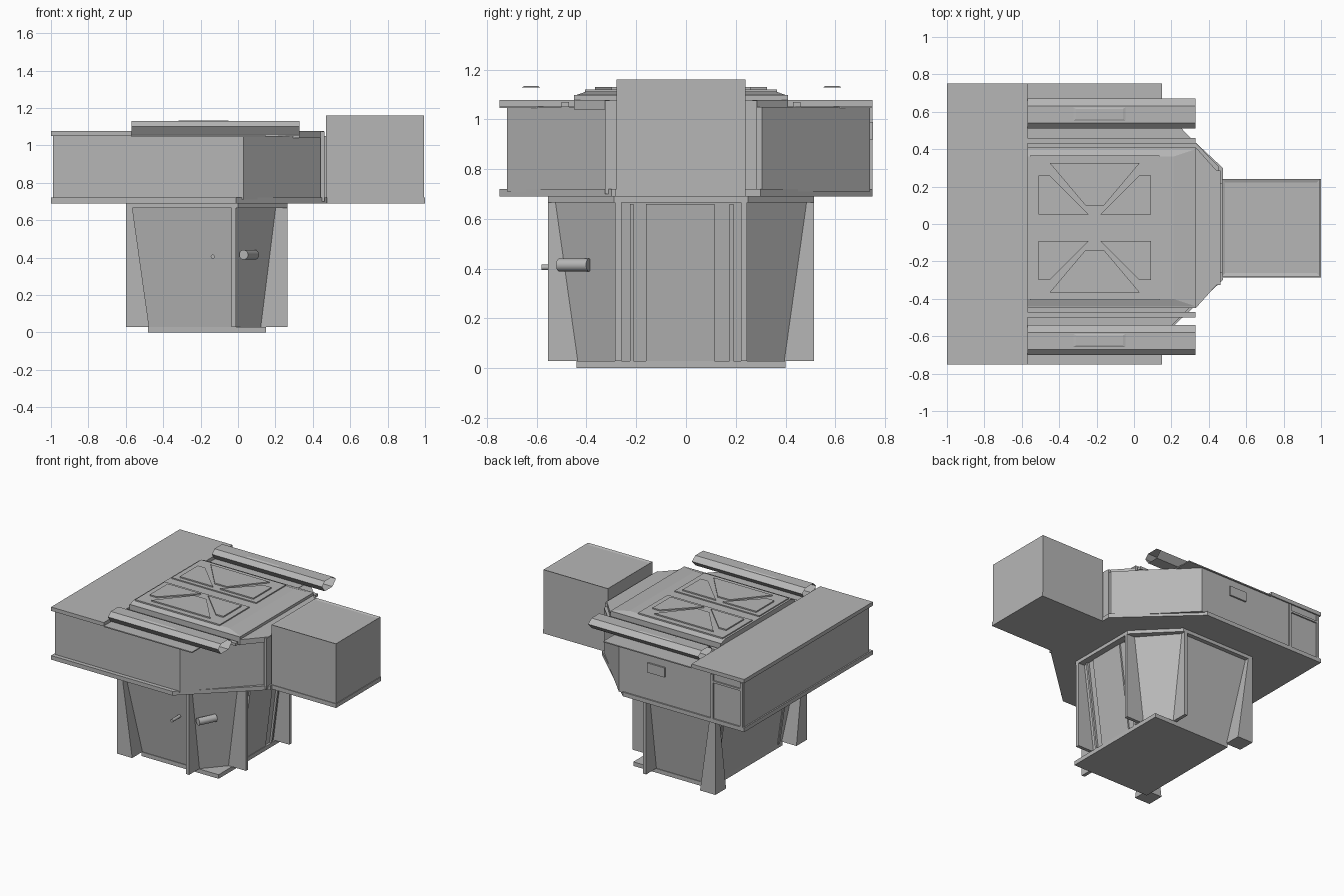
import bpy, bmesh, math
from mathutils import Vector

if "Cube" in bpy.data.objects:
    bpy.data.objects.remove(bpy.data.objects["Cube"])

grey = bpy.data.materials.new("plain_grey")
grey.diffuse_color = (0.47, 0.47, 0.47, 1)
grey.use_nodes = True
grey.node_tree.nodes["Principled BSDF"].inputs["Base Color"].default_value = grey.diffuse_color
CY = -0.02  # the centre line of the roof and pedestal


def finish(name, bm):
    bmesh.ops.recalc_face_normals(bm, faces=bm.faces)
    me = bpy.data.meshes.new(name)
    bm.to_mesh(me)
    bm.free()
    me.materials.append(grey)
    ob = bpy.data.objects.new(name, me)
    bpy.context.collection.objects.link(ob)
    return ob


def loft(name, lower, z0, z1, upper=None, caps=True):
    """Solid between two outlines of equal point count at heights z0 and z1."""
    bm = bmesh.new()
    a = [bm.verts.new((x, y, z0)) for x, y in lower]
    b = [bm.verts.new((x, y, z1)) for x, y in (upper or lower)]
    n = len(a)
    for i in range(n):
        j = (i + 1) % n
        bm.faces.new((a[i], a[j], b[j], b[i]))
    if caps:
        bm.faces.new(a[::-1])
        bm.faces.new(b)
    return finish(name, bm)


def rect(x0, x1, y0, y1):
    return [(x0, y0), (x1, y0), (x1, y1), (x0, y1)]


def box(name, x0, x1, y0, y1, z0, z1):
    return loft(name, rect(x0, x1, y0, y1), z0, z1)


def nose(xb, xc, xf, yw, yn, c=CY):
    """Rectangle with both +x corners cut: half width yw, nose half width yn."""
    return [(xb, c - yw), (xc, c - yw), (xf, c - yn),
            (xf, c + yn), (xc, c + yw), (xb, c + yw)]


def mir(pts):
    return [(x, 2 * CY - y) for x, y in pts]


def rod(name, start, end, r):
    s, e = Vector(start), Vector(end)
    bm = bmesh.new()
    bmesh.ops.create_cone(bm, cap_ends=True, segments=20, radius1=r, radius2=r, depth=(e - s).length)
    ob = finish(name, bm)
    ob.location = (s + e) / 2
    ob.rotation_euler = (e - s).to_track_quat('Z', 'Y').to_euler()
    for p in ob.data.polygons:
        p.use_smooth = len(p.vertices) == 4


# Pedestal: base plate, tapered body, neck band
box("base_plate", -0.48, 0.15, -0.44, 0.40, 0, 0.03)
loft("pedestal_body", nose(-0.48, -0.01, 0.135, 0.415, 0.25), 0.03, 0.67,
     nose(-0.57, -0.01, 0.215, 0.505, 0.25))
loft("pedestal_neck", nose(-0.60, 0.0, 0.265, 0.535, 0.27), 0.665, 0.70)

# Corner posts and fins, mirrored front to back
post0 = [(-0.60, -0.555), (-0.475, -0.555), (-0.475, -0.43), (-0.60, -0.43)]
post1 = [(-0.60, -0.555), (-0.565, -0.555), (-0.565, -0.52), (-0.60, -0.52)]
side0, side1 = rect(-0.035, -0.01, -0.555, -0.42), rect(-0.035, -0.01, -0.555, -0.51)
nose0, nose1 = rect(0.12, 0.265, -0.285, -0.26), rect(0.20, 0.265, -0.285, -0.26)
for nm, lo, up in (("corner_post", post0, post1), ("side_fin", side0, side1),
                   ("nose_fin", nose0, nose1)):
    loft(nm + "_front", lo, 0.03, 0.67, up)
    loft(nm + "_back", mir(lo), 0.03, 0.67, mir(up))

# Raised strips on the pedestal nose and rear
loft("nose_panel", rect(0.12, 0.145, -0.16, 0.115), 0.03, 0.66, rect(0.20, 0.225, -0.16, 0.115))
for i, y in enumerate((-0.225, 0.175)):
    loft("nose_strip_%d" % i, rect(0.12, 0.15, y, y + 0.015), 0.03, 0.66,
         rect(0.20, 0.23, y, y + 0.015))
for i, y in enumerate((-0.40, 0.34)):
    loft("rear_strip_%d" % i, rect(-0.487, -0.47, y, y + 0.02), 0.03, 0.66,
         rect(-0.577, -0.56, y, y + 0.02))

# Pegs on the front of the pedestal
rod("small_peg", (-0.135, -0.58, 0.405), (-0.135, -0.46, 0.405), 0.011)
rod("large_peg", (0.03, -0.51, 0.415), (0.09, -0.39, 0.415), 0.026)

# Upper hull with bottom flange and roof plates
loft("hull", nose(-0.99, 0.03, 0.455, 0.73, 0.295, 0.01), 0.71, 1.05)
loft("hull_floor_flange", nose(-1.0, -0.01, 0.475, 0.75, 0.30, 0.0), 0.69, 0.72)
box("rear_roof_slab", -1.0, -0.57, -0.75, 0.75, 1.05, 1.078)
box("roof_ledge", -0.57, 0.15, -0.75, 0.75, 1.045, 1.053)
loft("nose_roof", nose(0.15, 0.33, 0.46, 0.43, 0.285), 1.04, 1.078)
box("nose_frame", 0.44, 0.462, -0.325, 0.285, 0.70, 1.075)
box("box_link", 0.45, 0.50, -0.26, 0.22, 0.70, 1.05)

# Side door, hatch plate and door frame on the back wall
for i, x in enumerate((-0.985, -0.745)):
    box("door_post_%d" % i, x, x + 0.018, 0.735, 0.75, 0.72, 1.045)
box("door_lintel", -0.985, -0.73, 0.735, 0.75, 0.985, 1.0)
box("wall_plate", -0.35, -0.21, 0.735, 0.752, 0.92, 0.99)

# Side box with a shallow recessed lid
box("side_box_floor", 0.47, 1.0, -0.285, 0.24, 0.69, 0.72)
bm = bmesh.new()
bmesh.ops.create_cube(bm, size=1)
for v in bm.verts:
    v.co = (0.7325 + v.co.x * 0.525, -0.02 + v.co.y * 0.52, 0.94 + v.co.z * 0.44)
top = max(bm.faces, key=lambda f: f.calc_center_median().z)
bmesh.ops.inset_region(bm, faces=[top], thickness=0.024, depth=0)
for v in top.verts:
    v.co.z -= 0.006
finish("side_box", bm)

# Raised centre deck with bevelled sides, front collar
loft("centre_deck", rect(-0.57, 0.33, -0.45, 0.41), 1.05, 1.098)
loft("deck_top", rect(-0.57, 0.33, -0.44, 0.40), 1.098, 1.112, rect(-0.57, 0.21, -0.40, 0.36))
for i, y in enumerate((-0.50, 0.43)):
    box("deck_side_%d" % i, -0.57, 0.33, y, y + 0.03, 1.05, 1.07)

# Two hatches with raised trapezoid and corner reliefs
for nm, flip in (("back", False), ("front", True)):
    f = mir if flip else (lambda p: p)
    loft("hatch_" + nm, f(rect(-0.555, 0.135, 0.02, 0.365)), 1.10, 1.12)
    loft("hatch_trapezoid_" + nm,
         f([(-0.45, 0.325), (0.03, 0.325), (-0.16, 0.10), (-0.26, 0.10)]), 1.115, 1.129)
    left = [(-0.51, 0.26), (-0.45, 0.26), (-0.24, 0.05), (-0.51, 0.05)]
    right = [(-0.42 - x, y) for x, y in left]
    loft("hatch_relief_left_" + nm, f(left), 1.115, 1.129)
    loft("hatch_relief_right_" + nm, f(right), 1.115, 1.129)

# Open folded side tubes along the roof, each with a grip plate
prof = [(0, 1.10), (0.03, 1.13), (0.12, 1.13), (0.16, 1.10), (0.12, 1.057), (0.03, 1.057)]
for nm, y in (("front", -0.70), ("back", 0.51)):
    bm = bmesh.new()
    rings = [[bm.verts.new((x, y + dy, z)) for dy, z in prof] for x in (-0.57, 0.33)]
    for i in range(6):
        j = (i + 1) % 6
        bm.faces.new((rings[0][i], rings[0][j], rings[1][j], rings[1][i]))
    finish("roof_tube_" + nm, bm)
    loft("grip_plate_" + nm, rect(-0.33, -0.04, y + 0.04, y + 0.115), 1.128, 1.134,
         rect(-0.31, -0.06, y + 0.05, y + 0.105))
